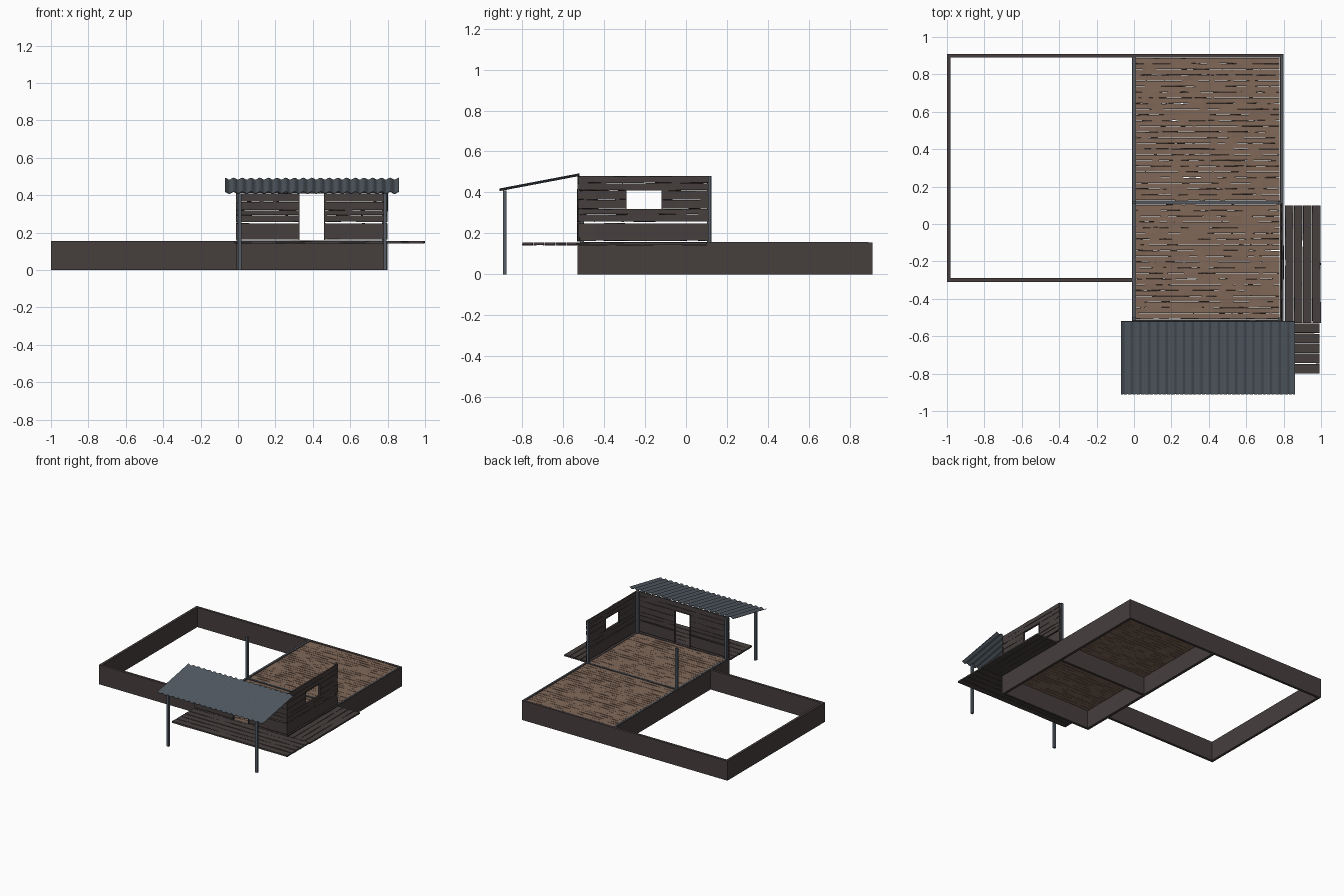
import bpy, bmesh, math, random
from mathutils import Vector

if "Cube" in bpy.data.objects:
    bpy.data.objects.remove(bpy.data.objects["Cube"])

random.seed(4)


def mat(name, c):
    m = bpy.data.materials.new(name)
    m.diffuse_color = (*c, 1)
    m.use_nodes = True
    m.node_tree.nodes["Principled BSDF"].inputs["Base Color"].default_value = m.diffuse_color
    return m


DARK = mat("dark timber", (0.062, 0.049, 0.048))
BROWN = mat("brown floorboard", (0.215, 0.138, 0.098))
STEEL = mat("blue grey steel", (0.088, 0.108, 0.130))


def finish(bm, name, m):
    bmesh.ops.recalc_face_normals(bm, faces=bm.faces)
    me = bpy.data.meshes.new(name)
    bm.to_mesh(me)
    bm.free()
    me.materials.append(m)
    ob = bpy.data.objects.new(name, me)
    bpy.context.collection.objects.link(ob)
    return ob


def add_box(bm, lo, hi):
    vs = bmesh.ops.create_cube(bm, size=1)["verts"]
    for v in vs:
        v.co = Vector([(lo[i] + hi[i]) / 2 + v.co[i] * (hi[i] - lo[i]) for i in range(3)])
    return vs


def boxes(name, m, items):
    bm = bmesh.new()
    for lo, hi in items:
        add_box(bm, lo, hi)
    return finish(bm, name, m)


def add_board(bm, lo, hi, axis, step=0.06, wob=0.0015):
    """Weathered board running along one axis, with slightly uneven edges."""
    n = max(1, round((hi[axis] - lo[axis]) / step))
    others = [i for i in range(3) if i != axis]
    rings = []
    for k in range(n + 1):
        ring = []
        for a, b in ((0, 0), (1, 0), (1, 1), (0, 1)):
            p = [0, 0, 0]
            p[axis] = lo[axis] + (hi[axis] - lo[axis]) * k / n
            p[others[0]] = (lo, hi)[a][others[0]] + random.uniform(-wob, wob)
            p[others[1]] = (lo, hi)[b][others[1]] + random.uniform(-wob, wob)
            ring.append(bm.verts.new(p))
        rings.append(ring)
    for r, s in zip(rings, rings[1:]):
        for j in range(4):
            bm.faces.new((r[j], r[(j + 1) % 4], s[(j + 1) % 4], s[j]))
    bm.faces.new(rings[0])
    bm.faces.new(rings[-1])


# Foundation walls
H, T = 0.155, 0.02
boxes("foundation_walls", DARK, [
    ((-1, 0.89, 0), (0.8, 0.91, H)),
    ((-1, -0.31, 0), (-0.98, 0.89, H)),
    ((-0.98, -0.31, 0), (-0.01, -0.29, H)),
    ((-0.012, -0.53, 0), (0.010, 0.89, H)),
    ((0.78, -0.53, 0), (0.8, 0.89, H)),
    ((0.010, -0.53, 0), (0.78, -0.51, H)),
    ((0.010, 0.105, 0), (0.78, 0.125, H)),
])

# Steel rails on top of the floor supports
boxes("floor_rails", STEEL, [
    ((-0.006, -0.51, H), (0.006, 0.89, H + 0.002)),
    ((0.785, 0.11, H), (0.795, 0.89, H + 0.002)),
    ((0.01, 0.110, H), (0.78, 0.120, H + 0.002)),
])

# Two bays of brown floorboards
for name, y0, y1 in (("front_floor", -0.508, 0.103), ("rear_floor", 0.127, 0.888)):
    bm = bmesh.new()
    n = round((y1 - y0) / 0.03)
    p = (y1 - y0) / n
    for i in range(n):
        add_board(bm, (0.012, y0 + i * p + 0.001, 0.142),
                  (0.778, y0 + (i + 1) * p - 0.001, 0.153), 0, 0.05)
    finish(bm, name, BROWN)


def clad_wall(name, axis, lo, hi, cross, hole):
    """Horizontal boards along an axis, split around an opening (a0, a1, z0, z1)."""
    edges = [0.163, 0.25, 0.257, 0.293, 0.32, 0.365, 0.41, 0.446, 0.481]
    a0, a1, z0, z1 = hole
    bm = bmesh.new()
    for b, t in zip(edges, edges[1:]):
        if t - b < 0.01:
            continue                    # open gap above the skirting board
        opened = b >= z0 - 0.001 and t <= z1 + 0.001
        for s, e in ([(lo, a0), (a1, hi)] if opened else [(lo, hi)]):
            p, q = [0, 0, b + 0.001], [0, 0, t - 0.001]
            p[axis], q[axis] = s, e
            p[1 - axis], q[1 - axis] = cross
            add_board(bm, p, q, axis, 0.07, 0.0014)
    # trim round the opening
    w = 0.006
    c0, c1 = cross[0] - 0.003, cross[1] + 0.003
    trim = [(a0 - w, a0, z0, z1), (a1, a1 + w, z0, z1), (a0 - w, a1 + w, z1, z1 + w)]
    if z0 > 0.2:
        trim.append((a0 - w, a1 + w, z0 - w, z0))
    for s, e, b, t in trim:
        p, q = [0, 0, b], [0, 0, t]
        p[axis], q[axis] = s, e
        p[1 - axis], q[1 - axis] = c0, c1
        add_box(bm, p, q)
    finish(bm, name, DARK)


clad_wall("front_wall", 0, -0.01, 0.8, (-0.528, -0.518), (0.33, 0.46, 0.16, 0.41))
clad_wall("right_wall", 1, -0.517, 0.11, (0.788, 0.798), (-0.29, -0.12, 0.32, 0.41))


# Steel posts
def post(name, x, y, z0, z1, r=0.009):
    boxes(name, STEEL, [((x - r, y - r, z0), (x + r, y + r, z1))])


post("porch_post_left", 0.010, -0.885, 0, 0.41)
post("porch_post_right", 0.786, -0.885, 0, 0.41)
post("corner_post_front_left", 0.002, -0.508, 0.155, 0.48)
post("corner_post_front_right", 0.778, -0.508, 0.155, 0.48)
post("corner_post_rear_right", 0.778, 0.112, 0.155, 0.48)
post("corner_post_rear_left", 0.0, 0.115, 0.155, 0.48)

# Walkway: front boards along x, side boards along y
bm = bmesh.new()
for i in range(5):
    y = -0.80 + i * 0.054
    add_board(bm, (-0.02, y + 0.002, 0.143), (0.992, y + 0.052, 0.155), 0, 0.1)
finish(bm, "front_walkway", DARK)
bm = bmesh.new()
for i in range(4):
    x = 0.806 + i * 0.0482
    add_board(bm, (x + 0.002, -0.528, 0.143), (x + 0.0465, 0.10, 0.155), 1, 0.1)
finish(bm, "side_walkway", DARK)

# Corrugated porch roof
bm = bmesh.new()
waves, seg = 20, 8
cols = []
for i in range(waves * seg + 1):
    x = -0.07 + 0.93 * i / (waves * seg)
    dz = 0.005 * math.cos(2 * math.pi * i / seg)
    cols.append([bm.verts.new((x, -0.91, 0.413 + dz)), bm.verts.new((x, -0.52, 0.487 + dz))])
for a, b in zip(cols, cols[1:]):
    bm.faces.new((a[0], b[0], b[1], a[1]))
roof = finish(bm, "corrugated_roof", STEEL)
sol = roof.modifiers.new("thickness", "SOLIDIFY")
sol.thickness = 0.003
sol.offset = 0
